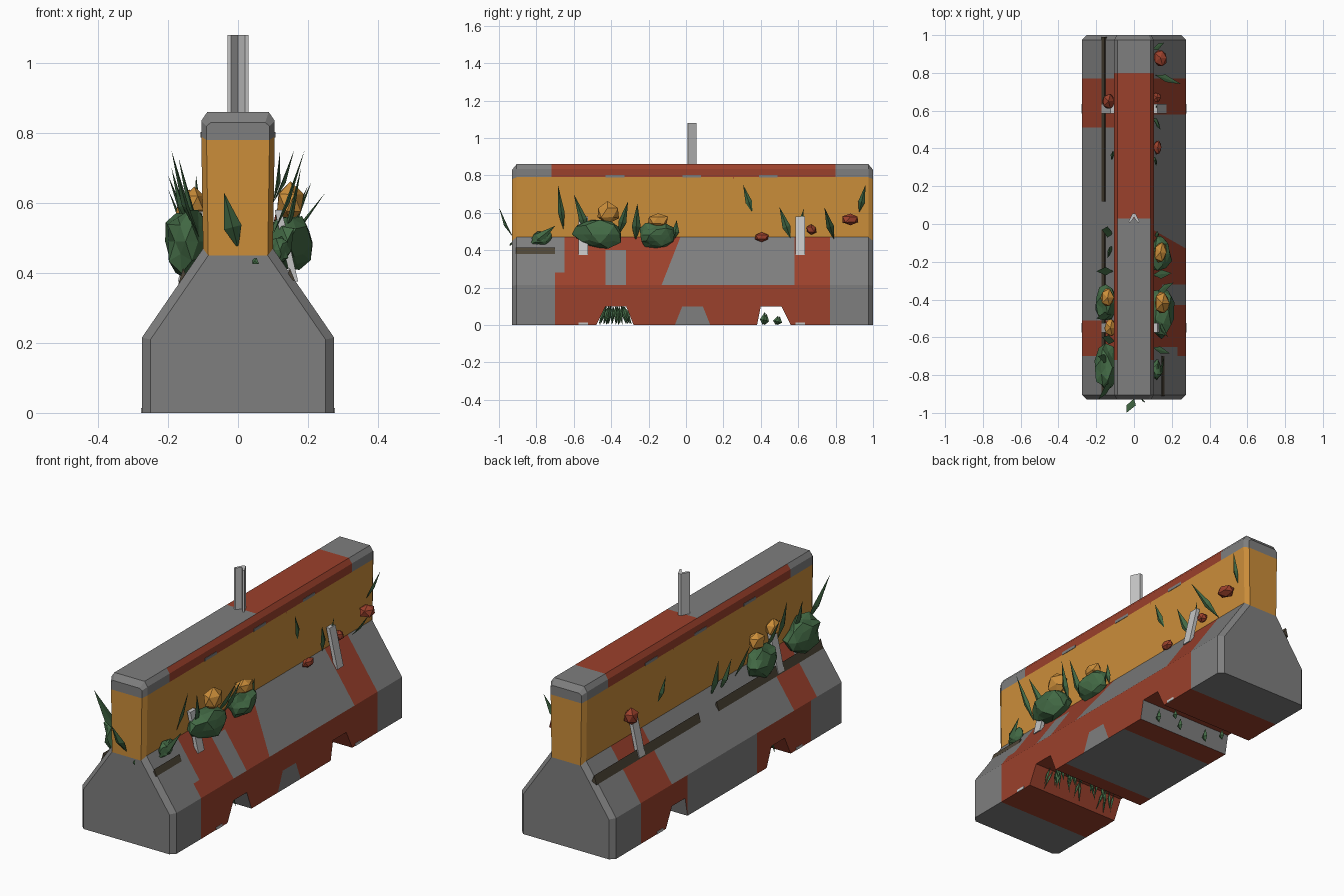
import bpy, bmesh, math, random
from mathutils import Vector

if "Cube" in bpy.data.objects:
    bpy.data.objects.remove(bpy.data.objects["Cube"])
random.seed(4)

def material(name, rgb):
    m = bpy.data.materials.new(name)
    m.diffuse_color = (*rgb, 1)
    m.use_nodes = True
    m.node_tree.nodes["Principled BSDF"].inputs["Base Color"].default_value = m.diffuse_color
    return m

GREY = material("concrete grey", (.21, .21, .21))
RED = material("rust red", (.33, .052, .025))
YELLOW = material("ochre yellow", (.60, .27, .042))
GREEN = material("leaf green", (.056, .145, .06))
METAL = material("pale metal", (.55, .55, .55))
BROWN = material("dark brown", (.075, .06, .038))

def finish(bm, name, *mats):
    bmesh.ops.recalc_face_normals(bm, faces=bm.faces)
    me = bpy.data.meshes.new(name)
    bm.to_mesh(me)
    bm.free()
    for m in mats:
        me.materials.append(m)
    ob = bpy.data.objects.new(name, me)
    bpy.context.collection.objects.link(ob)
    return ob

# --- Barrier body: half profile lofted along y, underside raised at the notches
MID = [(.275, 0), (.275, .215), (.10, .47), (.105, .79), (.105, .835), (.088, .86)]
END = [(.25, 0), (.25, .21), (.085, .45), (.09, .78), (.09, .82), (.078, .83)]
NOTCH = (-.43, -.32, .40, .51)
YS = [-.93, -.905, -.72, -.70, -.65, -.51, -.48, -.43, -.32, -.28, -.20, .03, .25,
      .35, .38, .40, .51, .56, .58, .77, .80, .975, 1.0]

bm = bmesh.new()
rings = []
for y in YS:
    prof = list(END if y in (YS[0], YS[-1]) else MID)
    if y in NOTCH:
        prof[0] = (prof[0][0], .10)
    rings.append([[bm.verts.new((s * x, y, z)) for x, z in prof] for s in (1, -1)])
for a, b in zip(rings, rings[1:]):
    for s in (0, 1):
        for i in range(5):
            bm.faces.new((a[s][i], b[s][i], b[s][i + 1], a[s][i + 1]))
    for i in (0, 5):
        bm.faces.new((a[0][i], b[0][i], b[1][i], a[1][i]))
for r in (rings[0], rings[-1]):
    for i in range(5):
        bm.faces.new((r[0][i], r[0][i + 1], r[1][i + 1], r[1][i]))
bmesh.ops.recalc_face_normals(bm, faces=bm.faces)

# Paint edges: level cuts, slanted cuts in y-z, as (point y, point z, normal y, normal z)
CUTS = [(0, .10, 0, 1), (0, .28, 0, 1), (0, .40, 0, 1),
        (-.13, .215, .255, -.10), (-.06, 0, .10, -.04), (.13, 0, .10, .04)]
for y, z, ny, nz in CUTS:
    bmesh.ops.bisect_plane(bm, geom=bm.verts[:] + bm.edges[:] + bm.faces[:], dist=1e-5,
                           plane_co=(0, y, z), plane_no=(0, ny, nz))

def paint(c, n):
    x, y, z = c
    if z > .785:                                   # cap
        on_top = n.z > .9
        return 1 if (.03 if on_top else -.72) < y < .80 else 0
    if z > .46 and abs(n.z) < .5:                  # yellow band
        return 2
    if abs(n.y) > .9:
        return 0
    if n.z < -.3:                                  # underside and notches
        return 1 if -.70 < y < .77 and not -.20 < y < .25 else 0
    if x > 0:
        if z < .215:
            chip = z < .10 and -.06 + .4 * z < y < .13 - .4 * z
            return 1 if -.70 < y < .77 and not chip else 0
        if y < -.65:
            return 1 if y > -.70 and z < .28 else 0
        if -.43 < y < -.32:
            return 1 if z > .40 else 0
        return 1 if y < -.13 + .392 * (z - .215) or .58 < y < .77 else 0
    if z < .215:
        return 1 if -.65 < y < -.20 or .38 < y < .77 else 0
    return 1 if -.70 < y < -.51 or .51 < y < .77 else 0

for f in bm.faces:
    f.material_index = paint(f.calc_center_median(), f.normal)
finish(bm, "barrier_body", GREY, RED, YELLOW)

# --- Helpers for bars and plates
def prism(name, pts, path, mat):
    """Sweep a small x-offset polygon between two points."""
    bm = bmesh.new()
    a, b = [[bm.verts.new(Vector(p) + Vector(q)) for q in pts] for p in path]
    n = len(pts)
    for i in range(n):
        bm.faces.new((a[i], a[(i + 1) % n], b[(i + 1) % n], b[i]))
    bm.faces.new(a)
    bm.faces.new(b)
    return finish(bm, name, mat)

def rect(w, d):
    return [(-w, -d, 0), (w, -d, 0), (w, d, 0), (-w, d, 0)]

# Bare chips along the lower edge of the cap
for s in (1, -1):
    for y in (-.38, .03, .44):
        prism("cap_chip", rect(.002, .05), [(s * .105, y, .788), (s * .105, y, .803)], GREY)

# Angle-iron post on top
prism("top_post", [(-.03, .01, 0), (-.02, .008, 0), (0, .035, 0), (.02, .008, 0), (.03, .01, 0),
                   (.008, .055, 0), (-.008, .055, 0)], [(0, 0, .84), (0, 0, 1.08)], METAL)

# Lifting straps and tiny strap feet on both sides
for s in (1, -1):
    for y in (.61, -.55):
        prism("side_strap", rect(.010, .025), [(s * .162, y, .375), (s * .115, y, .58)], METAL)
        prism("strap_foot", rect(.004, .025), [(s * .273, y, 0), (s * .273, y, .014)], METAL)

# Brown rods lying on the slopes
TRI = [(-.014, 0, -.025), (.014, 0, -.012), (0, 0, .022)]
for x, z, y0, y1 in ((-.157, .392, .12, .99), (-.157, .392, -.90, -.03), (.148, .392, -.91, -.70)):
    prism("slope_rod", TRI, [(x, y0, z), (x, y1, z)], BROWN)

# --- Plants
def lump(name, c, r, mat, sub, jitter):
    bm = bmesh.new()
    bmesh.ops.create_icosphere(bm, subdivisions=sub, radius=1)
    for v in bm.verts:
        v.co = Vector(c) + Vector([k * q for k, q in zip(v.co, r)]) * random.uniform(1 - jitter, 1 + jitter * .5)
    finish(bm, name, mat)

for c, r in [((.145, -.46, .485), (.068, .14, .085)), ((.14, -.16, .48), (.06, .105, .07)),
             ((.12, -.77, .465), (.03, .055, .045)),
             ((-.15, -.42, .475), (.055, .10, .085)), ((-.15, -.76, .49), (.065, .13, .10))]:
    lump("bush", c, r, GREEN, 2, .22)
for c, r in [((.15, -.42, .60), (.045, .068, .06)), ((.14, -.15, .56), (.04, .06, .042)),
             ((-.14, -.39, .595), (.04, .055, .05)), ((-.125, -.55, .60), (.035, .05, .045))]:
    lump("yellow_flower", c, r, YELLOW, 1, .15)
for c, r in [((.14, .88, .565), (.042, .05, .035)), ((.125, .405, .47), (.025, .04, .026)),
             ((.12, .67, .51), (.025, .03, .03)), ((-.135, .65, .59), (.035, .045, .045))]:
    lump("red_flower", c, r, RED, 1, .15)

def blade(bm, base, tip, w, out):
    """Folded diamond leaf with a ridge facing outwards."""
    a, b, o = Vector(base), Vector(tip), Vector(out)
    side = (b - a).cross(o).normalized() * w
    m = a.lerp(b, .38) + o * w * .25
    ring = [bm.verts.new(p) for p in (m - side, m + o * w * .5, m + side, m - o * w * .2)]
    ends = [bm.verts.new(a), bm.verts.new(b)]
    for i in range(4):
        for e in ends:
            bm.faces.new((ring[i], ring[(i + 1) % 4], e))

# Leaves on the walls: (base), (tip), half width
bm = bmesh.new()
for base, tip, w in [
        ((.10, -.655, .51), (.19, -.685, .75), .018), ((.10, -.27, .45), (.20, -.26, .65), .024),
        ((.11, -.06, .46), (.13, -.05, .56), .02), ((.10, .355, .60), (.12, .305, .75), .018),
        ((.10, .56, .46), (.14, .50, .63), .022), ((.105, .60, .49), (.12, .63, .62), .015),
        ((.11, .79, .46), (.25, .74, .63), .02), ((.10, .925, .60), (.16, .96, .75), .018),
        ((.11, -.84, .42), (.16, -.70, .53), .03), ((.12, -.36, .48), (.21, -.31, .66), .022),
        ((.12, -.52, .48), (.18, -.60, .70), .022),
        ((-.10, .38, .55), (-.12, .34, .68), .022), ((-.11, -.05, .42), (-.17, -.03, .64), .03),
        ((-.11, -.12, .42), (-.14, -.18, .58), .025), ((-.11, -.25, .45), (-.20, -.25, .64), .022),
        ((-.10, -.62, .50), (-.17, -.60, .73), .024), ((-.11, -.84, .50), (-.19, -.93, .75), .028),
        ((-.13, -.72, .52), (-.19, -.70, .70), .024), ((-.12, -.48, .50), (-.20, -.50, .68), .022)]:
    blade(bm, base, tip, w, (1 if base[0] > 0 else -1, 0, 0))
# Leaves on the front end
blade(bm, (0, -.925, .47), (-.04, -1.0, .63), .026, (0, -1, 0))
blade(bm, (.04, -.925, .44), (.06, -.945, .425), .01, (0, -1, 0))
finish(bm, "wall_leaves", GREEN)

# Grass in the notches
bm = bmesh.new()
for i in range(34):
    x, y = random.uniform(-.22, .22), random.uniform(-.43, -.33)
    blade(bm, (x, y, .10), (x + random.uniform(-.03, .03), y + (y + .38) * .8, .003), .011, (1, 0, 0))
for x, y, h in [(.18, .41, .07), (.05, .42, .06), (.14, .49, .045), (-.12, .41, .07), (-.17, .48, .05)]:
    blade(bm, (x, y, 0), (x + .01, y + .012, h), .02, (1, 0, 0))
finish(bm, "notch_grass", GREEN)
